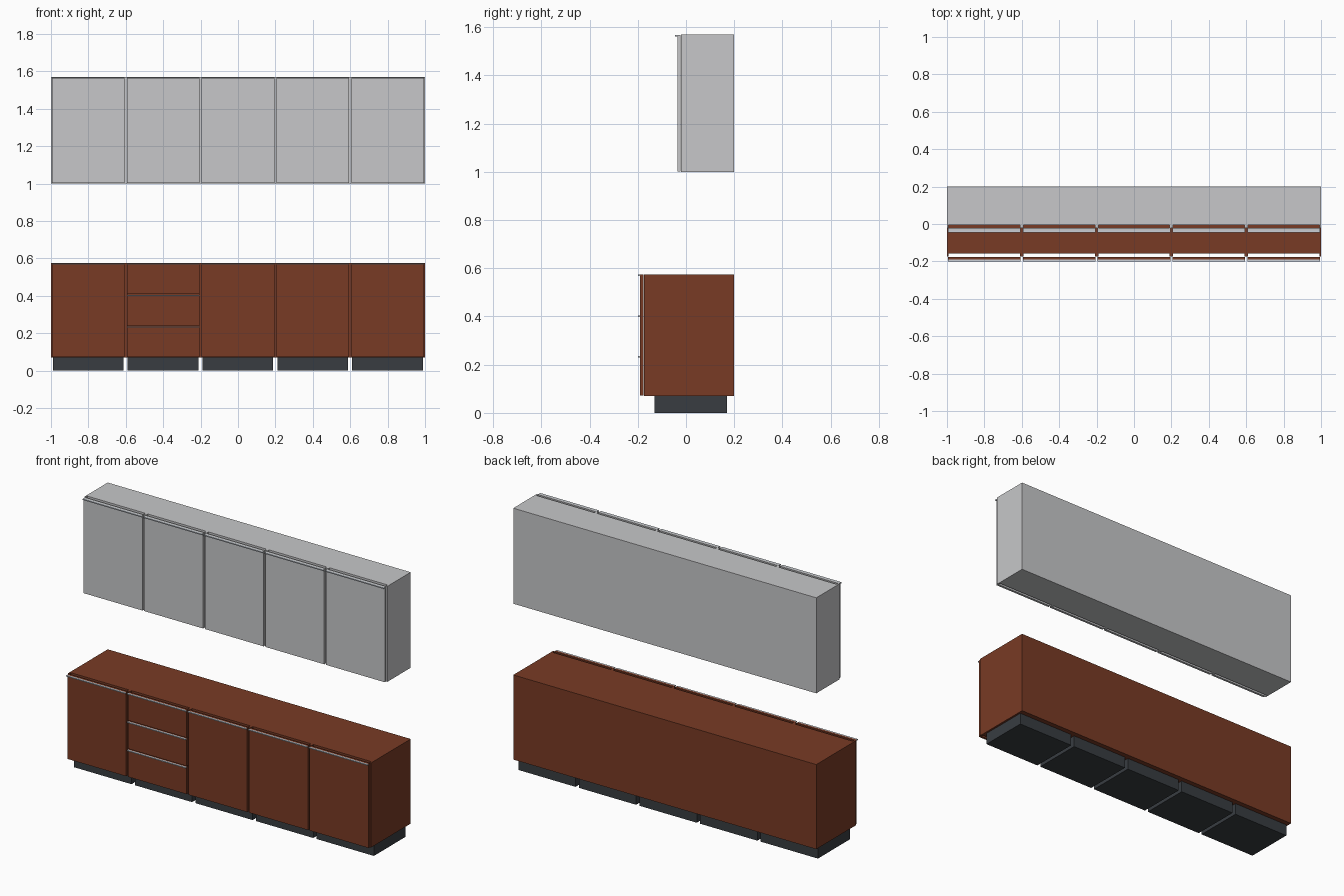
import bpy

if "Cube" in bpy.data.objects:
    bpy.data.objects.remove(bpy.data.objects["Cube"])


def material(name, r, g, b):
    m = bpy.data.materials.new(name)
    m.diffuse_color = (r, g, b, 1)
    m.use_nodes = True
    m.node_tree.nodes["Principled BSDF"].inputs["Base Color"].default_value = m.diffuse_color
    return m


WOOD = material("brown wood", 0.19, 0.043, 0.018)
GREY = material("light grey", 0.57, 0.575, 0.585)
METAL = material("handle metal", 0.60, 0.64, 0.69)
PLINTH = material("dark plinth", 0.040, 0.046, 0.053)


def box(name, x, y, z, mat):
    """Box from (min, max) pairs on each axis."""
    bpy.ops.mesh.primitive_cube_add(
        size=1, location=[(a + b) / 2 for a, b in (x, y, z)])
    ob = bpy.context.object
    ob.name = name
    ob.scale = [b - a for a, b in (x, y, z)]
    bpy.ops.object.transform_apply(location=False, rotation=False, scale=True)
    ob.data.materials.append(mat)
    return ob


UNIT = 0.4      # cabinet width
SIDE = 0.009    # side panel thickness
BACK = 0.2      # wall plane


def cabinet(name, x0, z0, z1, front, mat, splits):
    """Carcass with side panels proud of the core, plus fronts and handles."""
    x1 = x0 + UNIT
    # core is set back, leaving a slot behind the door
    box(name + "_core", (x0 + SIDE, x1 - SIDE), (front + 0.016, BACK), (z0, z1), mat)
    box(name + "_left_side", (x0, x0 + SIDE), (front, BACK), (z0, z1), mat)
    box(name + "_right_side", (x1 - SIDE, x1), (front, BACK), (z0, z1), mat)
    # doors or drawer fronts, each with a thin lip handle along its top
    dx = (x0 + 0.006, x1 - 0.006)
    for i, (a, b) in enumerate(splits):
        box(f"{name}_front_{i}", dx, (front - 0.015, front - 0.001), (a, b), mat)
        box(f"{name}_handle_{i}", dx, (front - 0.025, front - 0.015), (b - 0.006, b), METAL)


for i in range(5):
    x0 = -1 + i * UNIT
    # base cabinet: the second one has three drawers
    if i == 1:
        fronts = [(0.072, 0.235), (0.240, 0.404), (0.409, 0.573)]
    else:
        fronts = [(0.072, 0.573)]
    cabinet(f"base_cabinet_{i}", x0, 0.07, 0.575, -0.175, WOOD, fronts)
    box(f"plinth_{i}", (x0 + 0.01, x0 + 0.388), (-0.13, 0.17), (0, 0.07), PLINTH)
    # wall cabinet
    cabinet(f"wall_cabinet_{i}", x0, 1.0, 1.57, -0.021, GREY, [(1.002, 1.568)])
